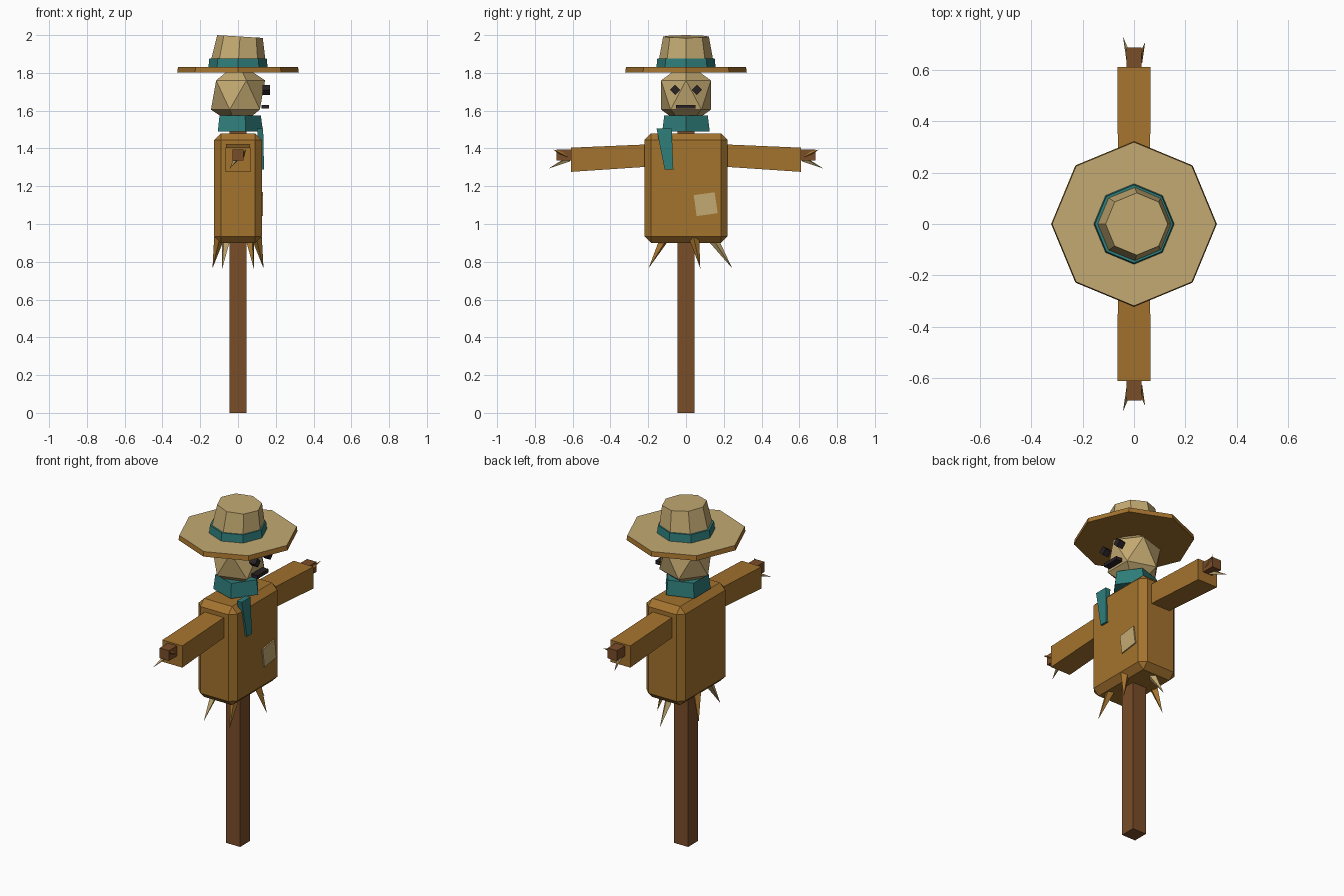
import bpy, bmesh, math
from mathutils import Vector

if "Cube" in bpy.data.objects:
    bpy.data.objects.remove(bpy.data.objects["Cube"])


def material(name, rgb):
    m = bpy.data.materials.new(name)
    lin = [((c / 255 + 0.055) / 1.055) ** 2.4 for c in rgb]
    m.diffuse_color = (*lin, 1)
    m.use_nodes = True
    m.node_tree.nodes["Principled BSDF"].inputs["Base Color"].default_value = m.diffuse_color
    return m


STRAW = material("straw tan", (196, 170, 114))
OCHRE = material("ochre cloth", (164, 115, 46))
WOOD = material("brown wood", (122, 77, 41))
TEAL = material("teal scarf", (46, 125, 122))
DARK = material("near black", (42, 34, 36))


def finish(name, bm, *mats):
    bmesh.ops.recalc_face_normals(bm, faces=bm.faces)
    me = bpy.data.meshes.new(name)
    bm.to_mesh(me)
    bm.free()
    ob = bpy.data.objects.new(name, me)
    for m in mats:
        me.materials.append(m)
    bpy.context.collection.objects.link(ob)
    return ob


def box(name, loc, size, mat, tilt=0.0):
    """Box with full sizes, turned about the x axis."""
    bm = bmesh.new()
    bmesh.ops.create_cube(bm, size=1)
    bmesh.ops.scale(bm, vec=size, verts=bm.verts)
    ob = finish(name, bm, mat)
    ob.location = loc
    ob.rotation_euler.x = tilt
    return ob


def beam(name, p0, half0, p1, half1, axis, mat):
    """Tapered four-sided bar; ends lie square to the given axis."""
    bm = bmesh.new()
    u, v = [i for i in range(3) if i != axis]
    rings = []
    for p, h in ((p0, half0), (p1, half1)):
        ring = []
        for a, b in ((-1, -1), (1, -1), (1, 1), (-1, 1)):
            co = Vector(p)
            co[u] += a * h[0]
            co[v] += b * h[1]
            ring.append(bm.verts.new(co))
        rings.append(ring)
        bm.faces.new(ring)
    for i in range(4):
        j = (i + 1) % 4
        bm.faces.new((rings[0][i], rings[0][j], rings[1][j], rings[1][i]))
    return finish(name, bm, mat)


def cone(name, sides, r0, r1, p0, p1, *mats):
    """Cone or frustum from p0 to p1."""
    p0, p1 = Vector(p0), Vector(p1)
    d = p1 - p0
    bm = bmesh.new()
    bmesh.ops.create_cone(bm, cap_ends=True, segments=sides, radius1=r0,
                          radius2=r1, depth=d.length)
    if r1 == 0:
        bmesh.ops.remove_doubles(bm, verts=bm.verts, dist=1e-5)
    ob = finish(name, bm, *mats)
    ob.location = (p0 + p1) / 2
    ob.rotation_euler = Vector((0, 0, 1)).rotation_difference(d).to_euler()
    return ob


# Post and crossbar
box("post", (0, 0, 0.78), (0.09, 0.09, 1.56), WOOD)
box("crossbar", (0, 0, 1.365), (0.06, 1.37, 0.06), WOOD)

# Coat body with chamfered edges, and its patch
coat = box("coat_body", (0, 0, 1.19), (0.252, 0.44, 0.58), OCHRE)
bev = coat.modifiers.new("chamfer", 'BEVEL')
bev.width = 0.035
bev.segments = 1
box("patch", (0.128, 0.104, 1.105), (0.01, 0.112, 0.112), STRAW, math.radians(8))

# Sleeves and straw hands, mirrored
for s, side in ((1, "left"), (-1, "right")):
    beam(f"sleeve_{side}", (0, s * 0.19, 1.363), (0.062, 0.059),
         (0, s * 0.61, 1.34), (0.065, 0.064), 1, OCHRE)
    cone(f"hand_straw_low_{side}", 4, 0.016, 0, (-0.012, s * 0.62, 1.345),
         (-0.043, s * 0.728, 1.293), STRAW)
    cone(f"hand_straw_high_{side}", 4, 0.015, 0, (0.018, s * 0.63, 1.36),
         (0.043, s * 0.705, 1.395), OCHRE)

# Straw tufts under the coat, spaced around an oval
for k in range(5):
    a = math.radians(90 + 72 * k)
    c, s = math.cos(a), math.sin(a)
    cone(f"hem_straw_{k + 1}", 4, 0.027, 0, (0.105 * c, 0.14 * s, 0.925),
         (0.142 * c, 0.245 * s, 0.765), STRAW if k in (0, 2) else OCHRE)

# Scarf and hanging end
scarf = cone("scarf", 5, 0.132, 0.121, (0, 0, 1.49), (0, 0, 1.575), TEAL)
scarf.rotation_euler.z = math.radians(-90)
beam("scarf_end", (0.117, -0.116, 1.505), (0.016, 0.04),
     (0.128, -0.09, 1.288), (0.01, 0.023), 2, TEAL)

# Faceted head
bm = bmesh.new()
bmesh.ops.create_icosphere(bm, subdivisions=1, radius=0.16)
bmesh.ops.scale(bm, vec=(1, 0.97, 1.08), verts=bm.verts)
head = finish("head", bm, STRAW)
head.location.z = 1.683

# Eyes and mouth
for s, side in ((1, "left"), (-1, "right")):
    box(f"eye_{side}", (0.15, s * 0.058, 1.71), (0.04, 0.038, 0.038), DARK, math.pi / 4)
box("mouth", (0.145, -0.002, 1.621), (0.04, 0.104, 0.02), DARK)

# Hat: straw top on an ochre brim, band, leaning crown
brim = cone("hat_brim", 8, 0.322, 0.318, (0, 0, 1.802), (0, 0, 1.83), OCHRE, STRAW)
for f in brim.data.polygons:
    f.material_index = 1 if f.normal.z > 0.9 else 0
cone("hat_band", 8, 0.157, 0.152, (0, 0, 1.825), (0, 0, 1.876), TEAL)
cone("hat_crown", 8, 0.152, 0.121, (0, 0, 1.822), (0.0105, 0, 1.9925), STRAW)
